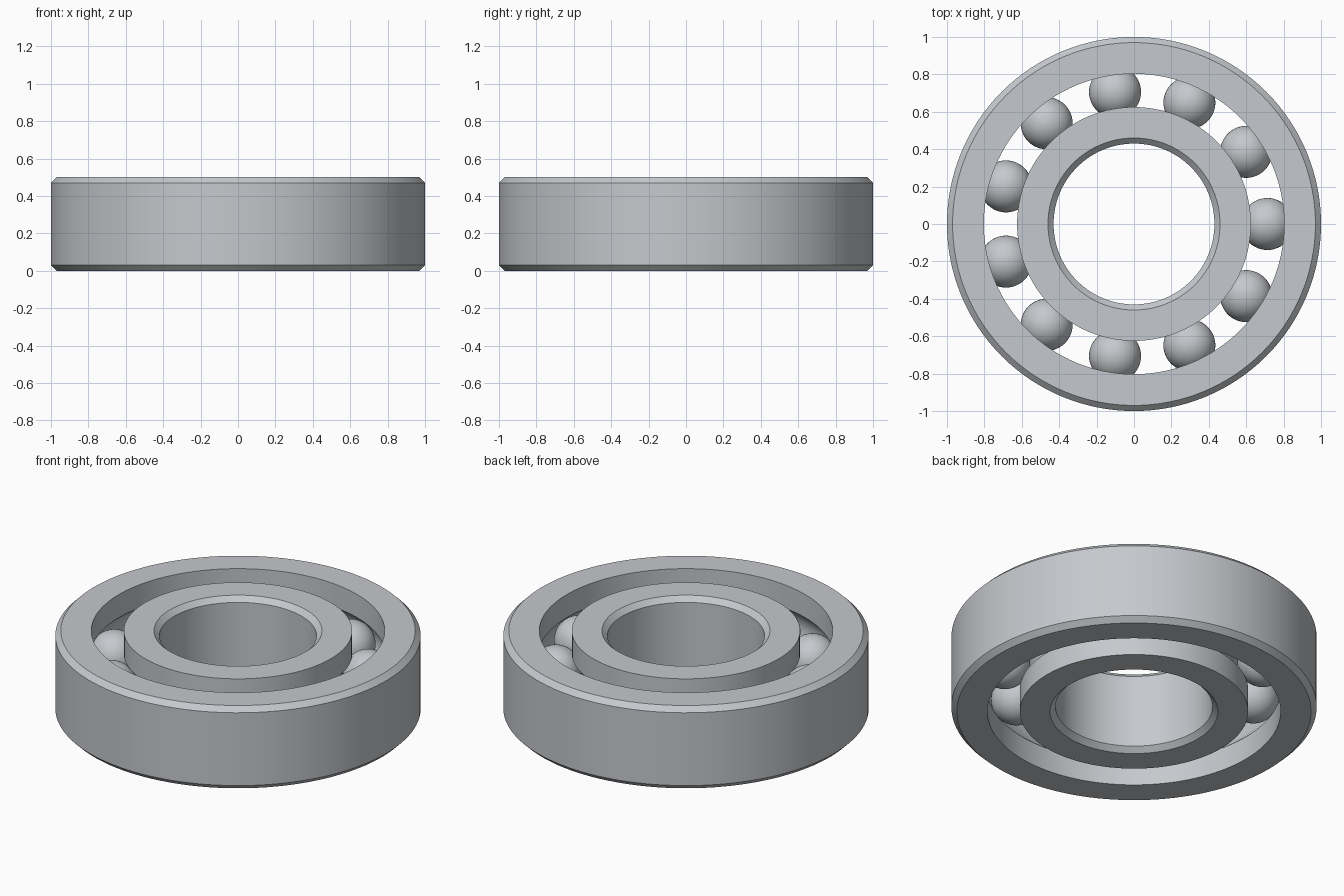
import bpy
import math

if "Cube" in bpy.data.objects:
    bpy.data.objects.remove(bpy.data.objects["Cube"], do_unlink=True)

HEIGHT = 0.5
MID = HEIGHT / 2
BEVEL = 0.03
PITCH = 0.713        # radius of the circle of ball centres
BALL = 0.139
GROOVE = 0.142
BALLS = 11
SEGMENTS = 128


def make_material(name, colour):
    mat = bpy.data.materials.new(name)
    mat.use_nodes = True
    mat.diffuse_color = colour
    mat.node_tree.nodes["Principled BSDF"].inputs["Base Color"].default_value = colour
    return mat


steel = make_material("steel grey", (0.56, 0.58, 0.61, 1))


def make_ring(name, plain, shoulder):
    """Lathe a ring: bevelled plain wall on one side, ball groove on the other."""
    side = 1 if plain > shoulder else -1
    inset = plain - side * BEVEL
    profile = [(shoulder, 0), (inset, 0), (plain, BEVEL),
               (plain, HEIGHT - BEVEL), (inset, HEIGHT), (shoulder, HEIGHT)]
    # groove arc, from its upper edge to its lower edge
    half = math.acos(abs(shoulder - PITCH) / GROOVE)
    steps = 16
    for i in range(steps + 1):
        a = half - 2 * half * i / steps
        profile.append((PITCH + side * GROOVE * math.cos(a), MID + GROOVE * math.sin(a)))

    n = len(profile)
    verts, faces = [], []
    for s in range(SEGMENTS):
        a = math.tau * s / SEGMENTS
        verts += [(r * math.cos(a), r * math.sin(a), z) for r, z in profile]
        t = (s + 1) % SEGMENTS
        for k in range(n):
            m = (k + 1) % n
            quad = (s * n + k, t * n + k, t * n + m, s * n + m)
            faces.append(quad if side > 0 else quad[::-1])
    mesh = bpy.data.meshes.new(name)
    mesh.from_pydata(verts, [], faces)
    obj = bpy.data.objects.new(name, mesh)
    bpy.context.collection.objects.link(obj)
    return obj


# Outer and inner races
parts = [make_ring("outer_race", 1.0, 0.803), make_ring("inner_race", 0.43, 0.625)]

# Balls evenly spaced between the races
for i in range(BALLS):
    a = math.tau * i / BALLS
    bpy.ops.mesh.primitive_uv_sphere_add(
        segments=48, ring_count=24, radius=BALL,
        location=(PITCH * math.cos(a), PITCH * math.sin(a), MID))
    ball = bpy.context.object
    ball.name = f"ball_{i + 1}"
    parts.append(ball)

# Shared material and smooth shading with crisp bevel edges
bpy.ops.object.select_all(action="DESELECT")
for part in parts:
    part.data.materials.append(steel)
    part.select_set(True)
bpy.context.view_layer.objects.active = parts[0]
bpy.ops.object.shade_smooth_by_angle(angle=math.radians(30))
